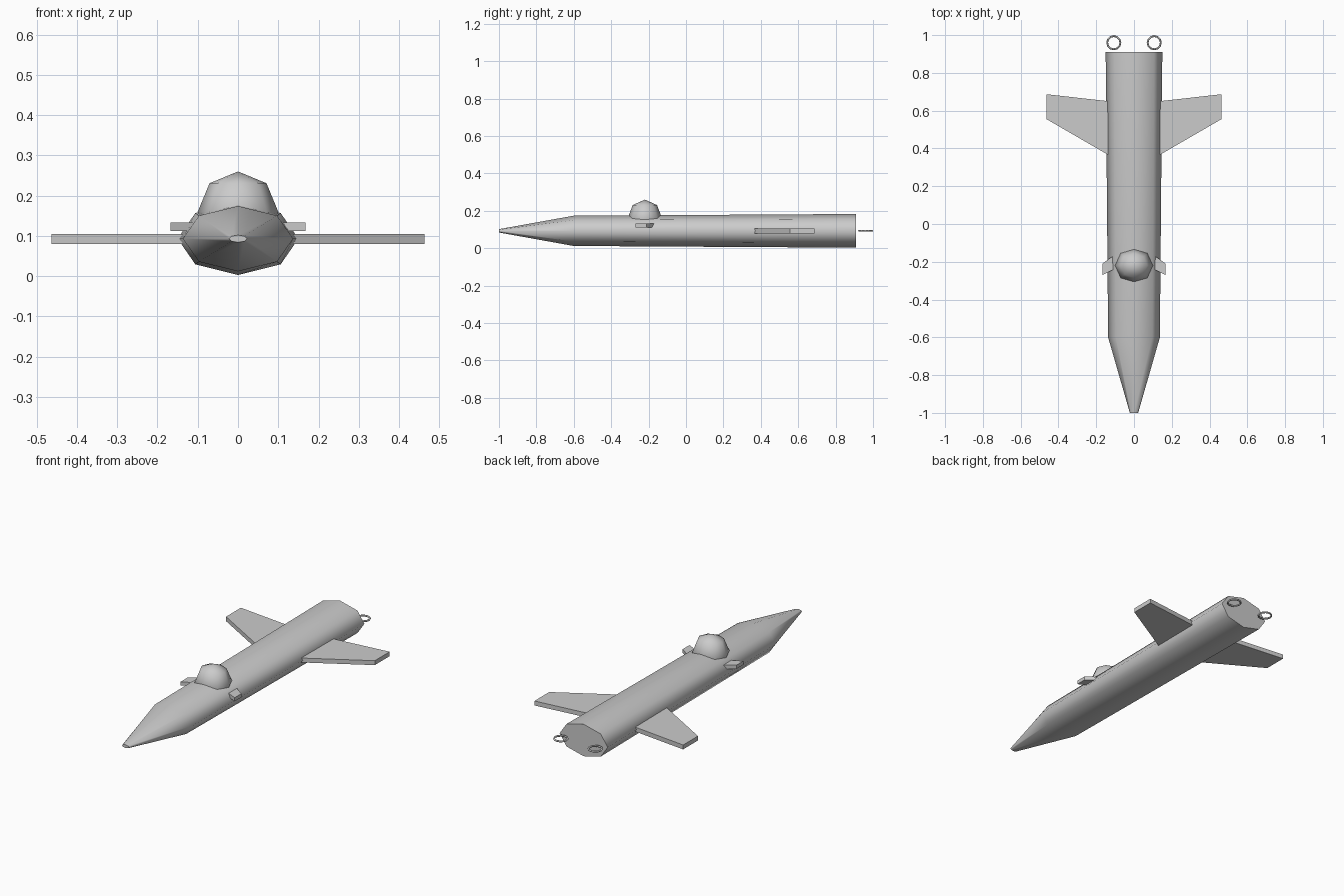
import bpy, bmesh, math

if "Cube" in bpy.data.objects:
    bpy.data.objects.remove(bpy.data.objects["Cube"])

Z = 0.093  # height of the hull axis


def finish(name, bm):
    bmesh.ops.recalc_face_normals(bm, faces=bm.faces)
    mesh = bpy.data.meshes.new(name)
    bm.to_mesh(mesh)
    bm.free()
    ob = bpy.data.objects.new(name, mesh)
    bpy.context.collection.objects.link(ob)
    return ob


def plate(name, outline, z0, z1, side):
    """Flat fin extruded from a plan outline, mirrored by side."""
    bm = bmesh.new()
    face = bm.faces.new([bm.verts.new((side * x, y, z0)) for x, y in outline])
    top = bmesh.ops.extrude_face_region(bm, geom=[face])["geom"]
    verts = [v for v in top if isinstance(v, bmesh.types.BMVert)]
    bmesh.ops.translate(bm, verts=verts, vec=(0, 0, z1 - z0))
    return finish(name, bm)


# Hull: lofted eight-sided sections (y, x radius, z radius), smooth sides, flat caps
sections = [(-1.0, 0.022, 0.009), (-0.6, 0.137, 0.081), (0.91, 0.15, 0.09)]
bm = bmesh.new()
loops = []
for y, rx, rz in sections:
    loops.append([bm.verts.new((rx * math.sin(a), y, Z + rz * math.cos(a)))
                  for a in (i * math.pi / 4 for i in range(8))])
for a, b in zip(loops, loops[1:]):
    for i in range(8):
        j = (i + 1) % 8
        bm.faces.new((a[i], a[j], b[j], b[i])).smooth = True
for cap in (loops[0], loops[-1]):
    bm.faces.new(cap)
for e in bm.edges:
    if any(not f.smooth for f in e.link_faces):
        e.smooth = False
finish("hull", bm)

# Cockpit dome
bpy.ops.mesh.primitive_uv_sphere_add(segments=8, ring_count=4, radius=1,
                                     location=(0, -0.22, 0.16))
dome = bpy.context.object
dome.name = "cockpit_dome"
dome.scale = (0.1, 0.092, 0.1)
bpy.ops.object.shade_smooth()

# Paired parts: main wings, small front fins, tail rings
wing = [(0.135, 0.365), (0.463, 0.555), (0.463, 0.687), (0.135, 0.65)]
fin = [(0.105, -0.24), (0.168, -0.27), (0.168, -0.21), (0.105, -0.165)]
for label, side in (("right", 1), ("left", -1)):
    plate("wing_" + label, wing, 0.08, 0.105, side)
    plate("front_fin_" + label, fin, 0.112, 0.133, side)
    bpy.ops.mesh.primitive_torus_add(location=(side * 0.107, 0.96, 0.093),
                                     major_radius=0.035, minor_radius=0.005,
                                     major_segments=12, minor_segments=6)
    bpy.context.object.name = "tail_ring_" + label
    bpy.ops.object.shade_smooth()
